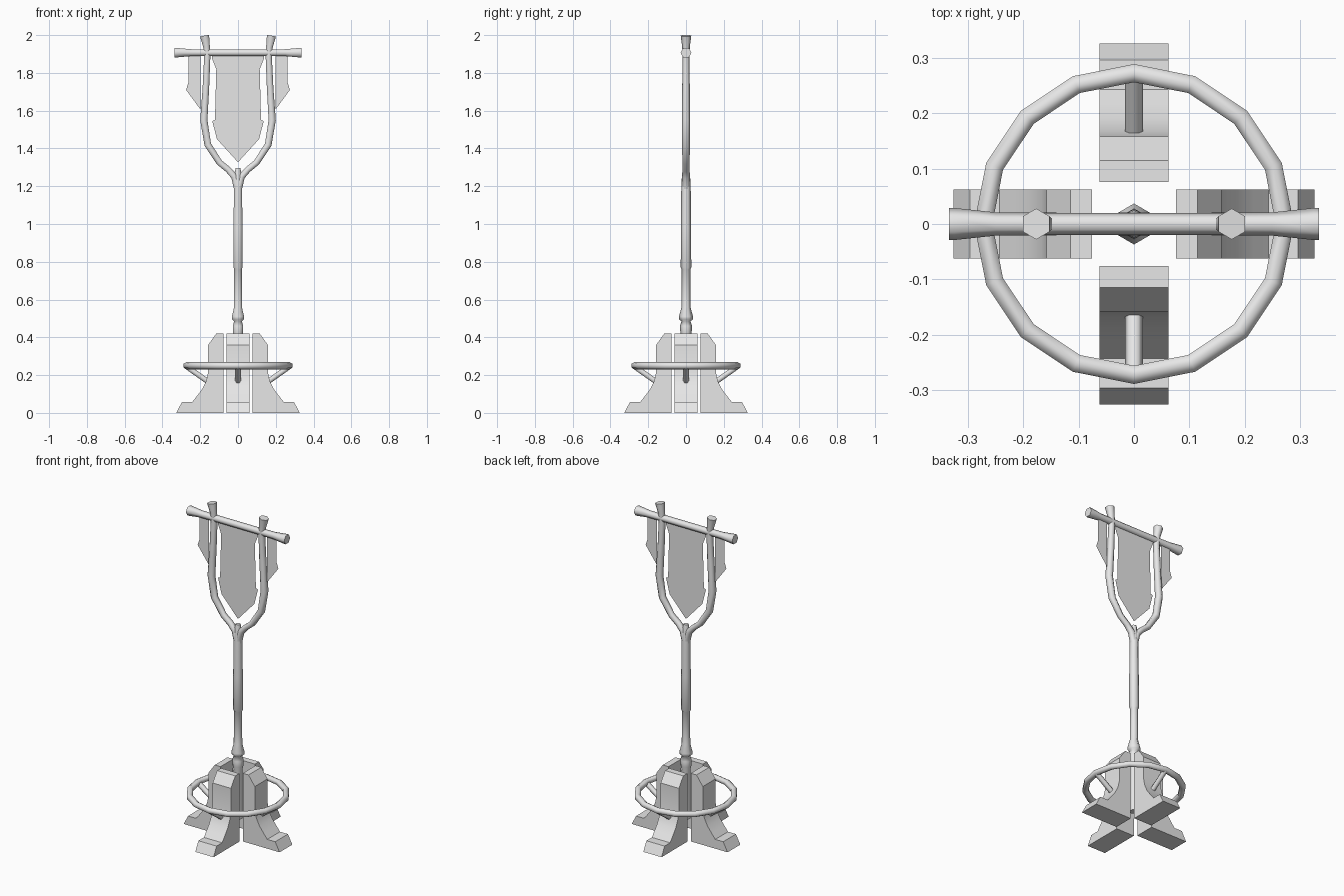
import bpy, bmesh, math
from math import sin, cos, pi
from mathutils import Vector, Matrix

cube = bpy.data.objects.get("Cube")
if cube:
    bpy.data.objects.remove(cube, do_unlink=True)

grey = bpy.data.materials.new("plain_grey")
grey.use_nodes = True
grey.diffuse_color = (0.8, 0.8, 0.8, 1)
grey.node_tree.nodes["Principled BSDF"].inputs["Base Color"].default_value = grey.diffuse_color


def finish(name, bm, angle=None, solid=True):
    """Turn a bmesh into an object, smooth below the given angle."""
    if solid:
        bmesh.ops.recalc_face_normals(bm, faces=bm.faces[:])
    mesh = bpy.data.meshes.new(name)
    bm.to_mesh(mesh)
    bm.free()
    mesh.materials.append(grey)
    obj = bpy.data.objects.new(name, mesh)
    bpy.context.collection.objects.link(obj)
    if angle:
        bpy.ops.object.select_all(action='DESELECT')
        obj.select_set(True)
        bpy.context.view_layer.objects.active = obj
        bpy.ops.object.shade_smooth_by_angle(angle=math.radians(angle))
    return obj


def tube(name, path, radii, ref, closed=False, sides=6):
    """Sweep a polygon along a path; one corner points along ref."""
    bm = bmesh.new()
    pts, ref, n = [Vector(p) for p in path], Vector(ref), len(path)
    rings = []
    for i, p in enumerate(pts):
        a = pts[i - 1] if closed or i else p
        b = pts[(i + 1) % n] if closed or i < n - 1 else p
        side = (b - a).normalized().cross(ref).normalized()
        rings.append([bm.verts.new(p + radii[i] * (ref * cos(t) + side * sin(t)))
                      for t in (2 * pi * k / sides for k in range(sides))])
    for i in range(n if closed else n - 1):
        a, b = rings[i], rings[(i + 1) % n]
        for k in range(sides):
            m = (k + 1) % sides
            bm.faces.new((a[k], a[m], b[m], b[k]))
    if not closed:
        bm.faces.new(rings[0])
        bm.faces.new(rings[-1])
    return finish(name, bm, 65)


# Four feet with a curved outer side, and the struts that carry the ring
foot = [(0.076, 0), (0.327, 0), (0.297, 0.057), (0.243, 0.057), (0.217, 0.09),
        (0.19, 0.125), (0.168, 0.17), (0.158, 0.215), (0.158, 0.36),
        (0.115, 0.42), (0.076, 0.42)]
for i, where in enumerate(("left", "back", "right", "front")):
    bm = bmesh.new()
    face = bm.faces.new([bm.verts.new((r, -0.062, z)) for r, z in foot])
    out = bmesh.ops.extrude_face_region(bm, geom=[face])
    bmesh.ops.translate(bm, vec=(0, 0.124, 0),
                        verts=[v for v in out["geom"] if isinstance(v, bmesh.types.BMVert)])
    turn = Matrix.Rotation(i * pi / 2, 4, 'Z')
    bm.transform(turn)
    finish(where + "_foot", bm, 25)
    tube(where + "_strut", [turn @ Vector(p) for p in ((0.158, 0, 0.165), (0.272, 0, 0.245))],
         [0.016] * 2, turn @ Vector((0, 1, 0)))

# Ring around the feet
tube("base_ring", [(0.273 * sin(i * pi / 8), 0.273 * cos(i * pi / 8), 0.25) for i in range(16)],
     [0.019] * 16, (0, 0, 1), closed=True)

# Pole: lower core, knob, collar and thicker grip
pole = [(0.1, 0.025), (0.4, 0.025), (0.425, 0.03), (0.46, 0.032), (0.485, 0.024),
        (0.495, 0.036), (0.51, 0.037), (0.56, 0.024), (0.76, 0.023), (0.77, 0.028),
        (0.98, 0.027), (1.19, 0.025), (1.25, 0.022), (1.297, 0.015)]
tube("pole", [(0, 0, z) for z, r in pole], [r for z, r in pole], (0, 1, 0))

# Forked arms with flared tips
arm = [(0.004, 1.19, 0.021), (0.018, 1.25, 0.021), (0.052, 1.288, 0.019), (0.098, 1.325, 0.019),
       (0.16, 1.42, 0.021), (0.181, 1.55, 0.022), (0.17, 1.72, 0.02), (0.163, 1.88, 0.019),
       (0.166, 1.935, 0.02), (0.177, 1.997, 0.028)]
for s, where in ((1, "left"), (-1, "right")):
    tube(where + "_fork_arm", [(s * x, 0, z) for x, z, r in arm], [r for x, z, r in arm], (0, 1, 0))

# Crossbar with flared ends
bar = [(0.335, 0.029), (0.325, 0.029), (0.25, 0.021), (0.14, 0.02)]
bar = [(-x, r) for x, r in bar] + bar[::-1]
tube("crossbar", [(x, 0, 1.907) for x, r in bar], [r for x, r in bar], (0, 1, 0))


def cloth(name, outline):
    bm = bmesh.new()
    bm.faces.new([bm.verts.new((x, 0, z)) for x, z in outline])
    finish(name, bm, solid=False)


# Hanging cloth: pointed centre banner and two side strips
half = [(0.137, 1.9), (0.137, 1.875), (0.115, 1.82), (0.122, 1.55), (0.136, 1.545), (0.112, 1.45)]
cloth("centre_banner", [(-x, z) for x, z in half] + [(0, 1.327)] + half[::-1])
strip = [(0.198, 1.9), (0.198, 1.605), (0.275, 1.71), (0.262, 1.75), (0.262, 1.9)]
cloth("left_strip", strip[::-1])
cloth("right_strip", [(-x, z) for x, z in strip])
